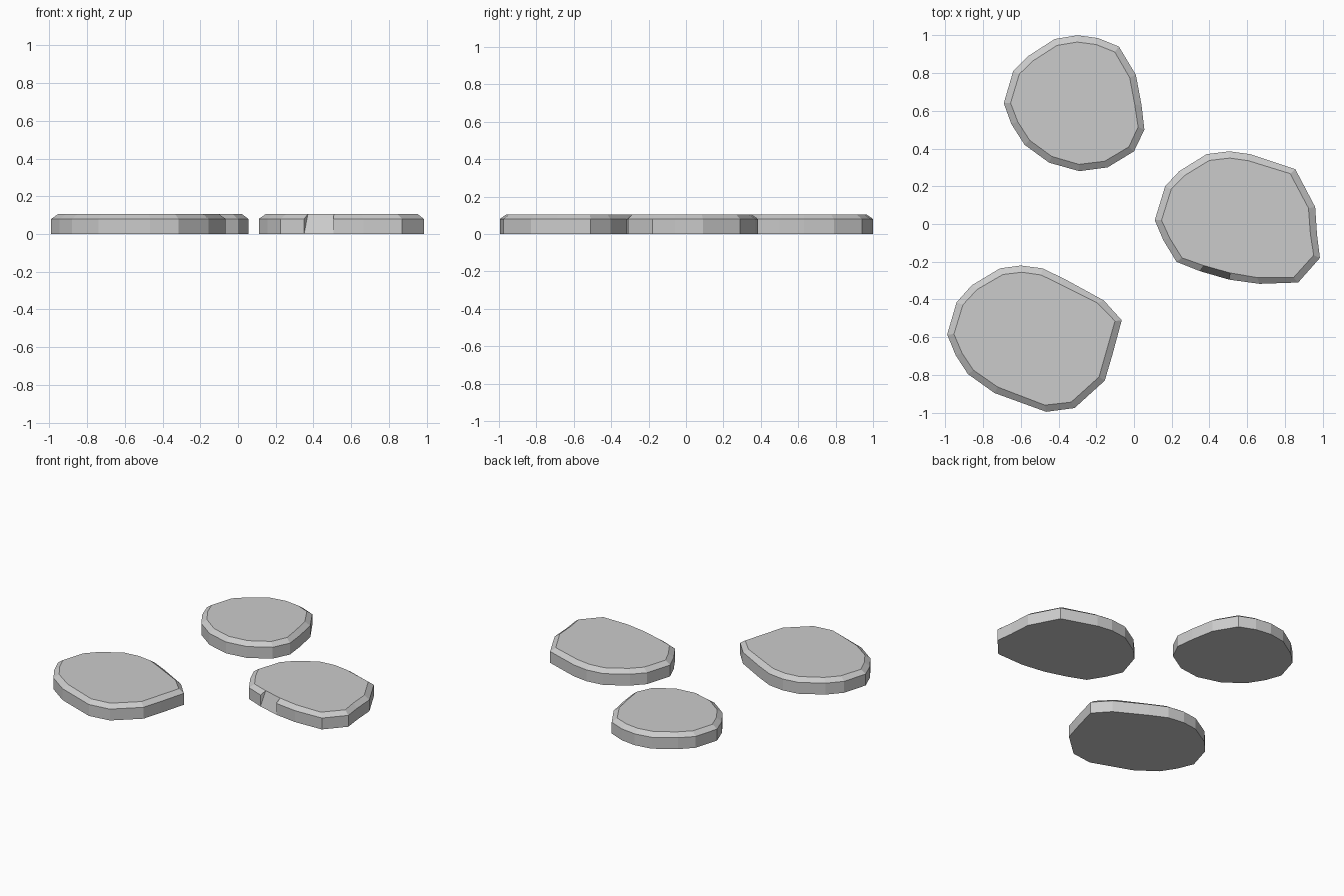
import bpy
from mathutils import Vector

if "Cube" in bpy.data.objects:
    bpy.data.objects.remove(bpy.data.objects["Cube"])

WALL, TOP, INSET = 0.08, 0.105, 0.036

# Stone outlines, clockwise seen from above
BACK = [(-.69, .64), (-.64, .81), (-.56, .89), (-.42, .98), (-.30, 1.0), (-.19, .985),
        (-.08, .94), (.01, .79), (.04, .63), (.055, .50), (0, .385), (-.14, .30),
        (-.29, .28), (-.45, .325), (-.58, .42), (-.65, .53)]
RIGHT = [(.11, .02), (.165, .20), (.24, .28), (.385, .37), (.505, .385), (.615, .37),
         (.855, .29), (.96, .09), (.97, -.06), (.985, -.18), (.87, -.31), (.665, -.317),
         (.505, -.295), (.35, -.25), (.225, -.20), (.155, -.085)]
LEFT = [(-.99, -.585), (-.94, -.415), (-.86, -.325), (-.71, -.235), (-.60, -.22),
        (-.485, -.235), (-.37, -.29), (-.16, -.405), (-.065, -.51), (-.115, -.695),
        (-.155, -.83), (-.315, -.975), (-.465, -.995), (-.74, -.895), (-.88, -.795),
        (-.945, -.695)]


def stone(name, outline, chipped=None):
    """Flat stone: vertical wall, bevelled rim, flat top; one side may be chipped."""
    pts = [Vector(p) for p in reversed(outline)]
    n = len(pts)
    centre = sum(pts, Vector((0, 0))) / n
    inner = [p + (centre - p).normalized() * INSET for p in pts]
    verts = ([(*p, 0) for p in pts] + [(*p, WALL) for p in pts]
             + [(*p, TOP) for p in inner])
    faces = [list(range(n))[::-1], list(range(2 * n, 3 * n))]
    for i in range(n):
        j = (i + 1) % n
        if i == chipped:
            # Chipped side slopes straight from the base to the top
            faces.append((i, j, 2 * n + j, 2 * n + i))
            continue
        for k in (0, n):
            faces.append((k + i, k + j, k + n + j, k + n + i))
    mesh = bpy.data.meshes.new(name)
    mesh.from_pydata(verts, [], faces)
    # Close the small ends of the chip
    obj = bpy.data.objects.new(name, mesh)
    if chipped is not None:
        a, b = chipped, (chipped + 1) % n
        mesh.clear_geometry()
        faces += [(a, 2 * n + a, n + a), (b, n + b, 2 * n + b)]
        mesh.from_pydata(verts, [], faces)
    bpy.context.collection.objects.link(obj)
    return obj


stone("back_stone", BACK)
# Chip lies between outline points 12 and 13 (2 and 3 when reversed)
stone("right_stone", RIGHT, chipped=2)
stone("front_left_stone", LEFT)
